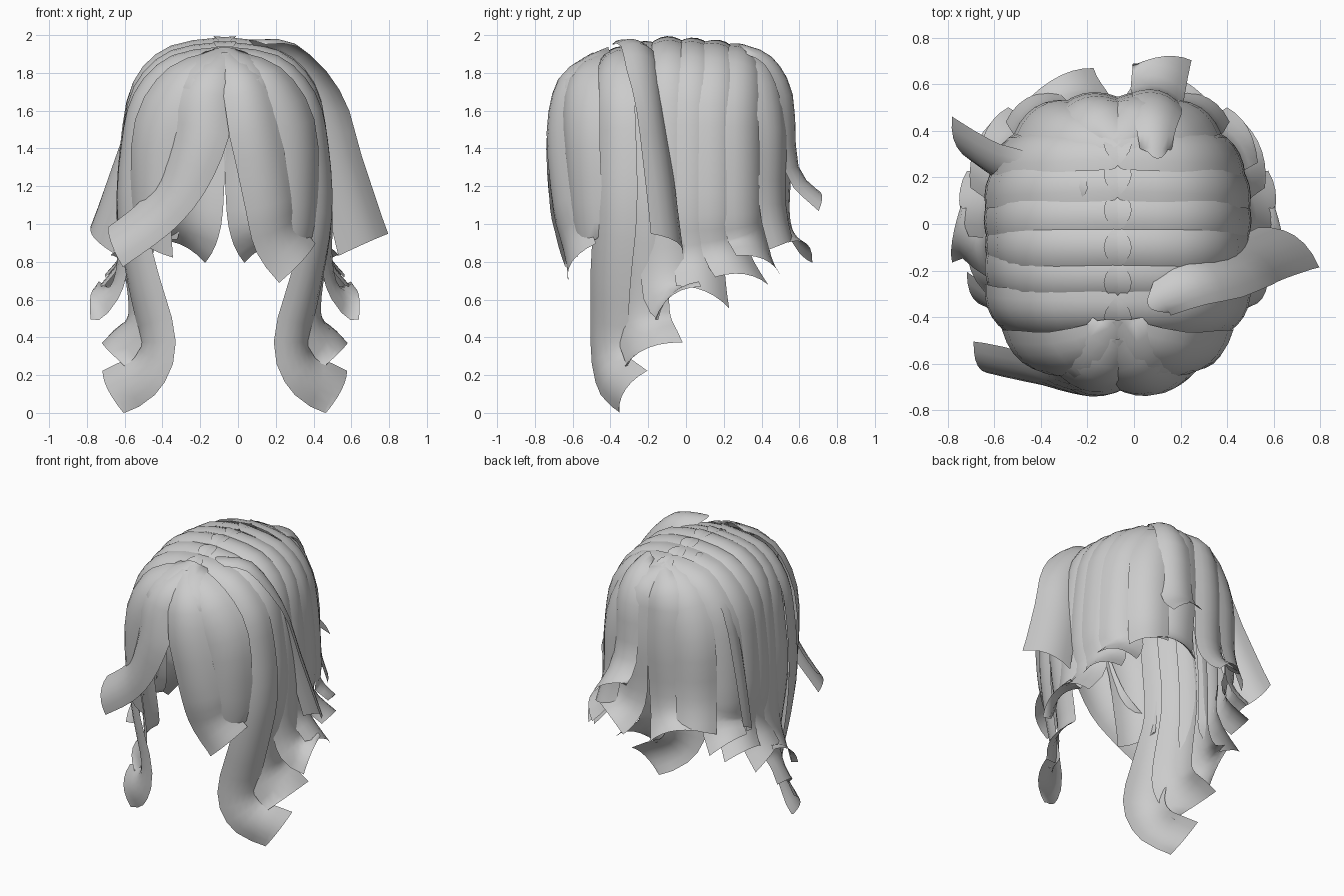
import bpy, bmesh
from mathutils import Vector

if "Cube" in bpy.data.objects:
    bpy.data.objects.remove(bpy.data.objects["Cube"], do_unlink=True)

hair = bpy.data.materials.new("hair_grey")
hair.use_nodes = True
hair.diffuse_color = (0.6, 0.6, 0.6, 1)
hair.node_tree.nodes["Principled BSDF"].inputs["Base Color"].default_value = (0.6, 0.6, 0.6, 1)

PART = -0.07      # x of the hair parting
STEPS, ACROSS = 3, 6
locks = []


def spline(p, t):
    """Point on a smooth curve through the list p, t counted in spans."""
    i = min(int(t), len(p) - 2)
    f = t - i
    a, b, c, d = p[max(i - 1, 0)], p[i], p[i + 1], p[min(i + 2, len(p) - 1)]
    return b + 0.5 * f * (c - a + f * (2 * a - 5 * b + 4 * c - d + f * (3 * (b - c) + d - a)))


def outward(p):
    """Direction away from the middle of the head."""
    return Vector((p.x - PART, p.y + 0.07, max(p.z - 1.35, 0)))


def lock(name, points, widths, side=1, normals=None, skew=0.06):
    """Arched hair card along a path; x is measured from the parting."""
    path = [Vector((PART + side * x, y, z)) for x, y, z in points]
    w0, w1, w2 = widths
    total = (len(path) - 1) * STEPS
    bm = bmesh.new()
    rows = []
    for k in range(total + 1):
        t, f = k / STEPS, k / total
        p = spline(path, t)
        tan = (spline(path, min(t + 0.1, len(path) - 1)) - spline(path, max(t - 0.1, 0))).normalized()
        n = Vector(normals[0]).lerp(Vector(normals[1]), f) if normals else outward(p)
        n = (n - n.dot(tan) * tan).normalized()
        across = tan.cross(n)
        grow = min(f * 2.5, 1)
        w = w0 + (w1 - w0) * grow + (w2 - w1) * max(f * 2 - 1, 0)
        row = []
        for j in range(ACROSS + 1):
            u = 2 * j / ACROSS - 1
            q = p + across * (u * w / 2) - n * (u * u * w * 0.18)
            if k == 0:
                q += tan * (u * u * 0.07)          # rounded root
            if k == total:
                q += tan * (u * side * skew)       # slanted tip
            row.append(bm.verts.new(q))
        rows.append(row)
    for r, s in zip(rows, rows[1:]):
        for j in range(ACROSS):
            bm.faces.new((r[j], r[j + 1], s[j + 1], s[j]))
    mesh = bpy.data.meshes.new(name)
    bm.to_mesh(mesh)
    bm.free()
    mesh.materials.append(hair)
    mesh.shade_smooth()
    obj = bpy.data.objects.new(name, mesh)
    bpy.context.collection.objects.link(obj)
    locks.append(obj)


# side locks: name, y, crown height, half width, tip width, tip slant, flicked tip points
sides = [
    ("long_temple_lock", -0.4, 1.92, 0.52, 0.28, -0.04,
     [(0.47, -0.43, 0.7), (0.39, -0.44, 0.37), (0.46, -0.41, 0.2), (0.62, -0.32, 0.12)]),
    ("long_side_lock", -0.25, 1.96, 0.54, 0.34, -0.04, [(0.5, -0.25, 0.6), (0.52, -0.24, 0.45), (0.63, -0.2, 0.34)]),
    ("front_side_lock", -0.1, 1.99, 0.55, 0.3, 0.02, [(0.57, -0.1, 0.8), (0.61, -0.09, 0.66), (0.71, -0.07, 0.62)]),
    ("middle_side_lock", 0.06, 1.98, 0.55, 0.28, -0.06, [(0.55, 0.08, 0.82), (0.68, 0.1, 0.64)]),
    ("rear_side_lock", 0.21, 1.96, 0.53, 0.28, -0.05, [(0.52, 0.23, 0.87), (0.62, 0.31, 0.73)]),
    ("rear_corner_lock", 0.34, 1.93, 0.48, 0.28, -0.04, [(0.48, 0.36, 0.92), (0.56, 0.41, 0.81)]),
]
for s, tag in ((1, "left"), (-1, "right")):
    for name, y, top, half, tip_width, slant, tip in sides:
        body = [(-0.06, y, top), (half * 0.52, y, top - 0.05), (half * 0.88, y, top - 0.24),
                (half, y, 1.4), (half + 0.02, y, 1.05)]
        lock(f"{name}_{tag}", body + tip, (0.2, 0.27, tip_width), s, skew=slant)
    # locks framing the face and the back of the head
    lock(f"cheek_lock_{tag}", [(-0.02, -0.5, 1.89), (0.23, -0.59, 1.79), (0.39, -0.6, 1.52),
                               (0.42, -0.57, 1.1), (0.4, -0.54, 0.87)], (0.2, 0.32, 0.24), s)
    lock(f"outer_back_lock_{tag}", [(-0.02, 0.36, 1.92), (0.22, 0.45, 1.81), (0.34, 0.5, 1.5),
                                    (0.36, 0.5, 1.1), (0.39, 0.54, 0.9)], (0.2, 0.28, 0.26), s, skew=0.03)
    lock(f"inner_back_lock_{tag}", [(-0.02, 0.38, 1.91), (0.12, 0.52, 1.79), (0.15, 0.56, 1.45),
                                    (0.17, 0.54, 1.08), (0.2, 0.57, 0.95), (0.24, 0.64, 0.89)],
         (0.2, 0.3, 0.32), s, skew=-0.02)
    lock(f"forehead_lock_{tag}", [(-0.02, -0.42, 1.93), (0.08, -0.58, 1.85), (0.15, -0.68, 1.7),
                                  (0.2, -0.63, 1.5)], (0.2, 0.28, 0.2), s)

# fringe: one lock hangs, the other sweeps sideways
lock("fringe_left", [(-0.02, -0.5, 1.9), (0.1, -0.67, 1.77), (0.17, -0.73, 1.49), (0.26, -0.69, 1.1),
                     (0.31, -0.63, 0.92), (0.41, -0.6, 0.8)], (0.2, 0.28, 0.32), skew=0)
lock("fringe_right", [(-0.02, -0.5, 1.9), (0.08, -0.67, 1.77), (0.13, -0.73, 1.5), (0.24, -0.71, 1.24),
                      (0.38, -0.66, 1.06), (0.6, -0.61, 0.89)], (0.2, 0.3, 0.26), -1,
     ((0, -0.6, 0.6), (0, -0.8, 0.6)), 0.02)

# loose locks standing away from the head
lock("loose_left_lock", [(0.13, -0.35, 1.97), (0.35, -0.24, 1.95), (0.54, -0.17, 1.7),
                         (0.63, -0.11, 1.35), (0.76, -0.05, 0.9)], (0.14, 0.25, 0.33), 1,
     ((0, 0, 1), (0.5, 0.86, 0)), -0.03)
lock("loose_right_lock", [(0.13, 0.15, 1.97), (0.4, 0.2, 1.79), (0.54, 0.24, 1.4),
                          (0.69, 0.33, 0.92)], (0.14, 0.22, 0.27), -1,
     ((0, 0, 1), (-0.7, -0.5, 0.15)), 0.03)
lock("loose_back_lock", [(0.17, 0.28, 1.95), (0.17, 0.45, 1.88), (0.18, 0.56, 1.68), (0.18, 0.59, 1.3),
                         (0.2, 0.72, 1.15)], (0.12, 0.22, 0.25))

# rest the lowest tip on the ground
low = min(v.co.z for o in locks for v in o.data.vertices)
for o in locks:
    for v in o.data.vertices:
        v.co.z -= low
